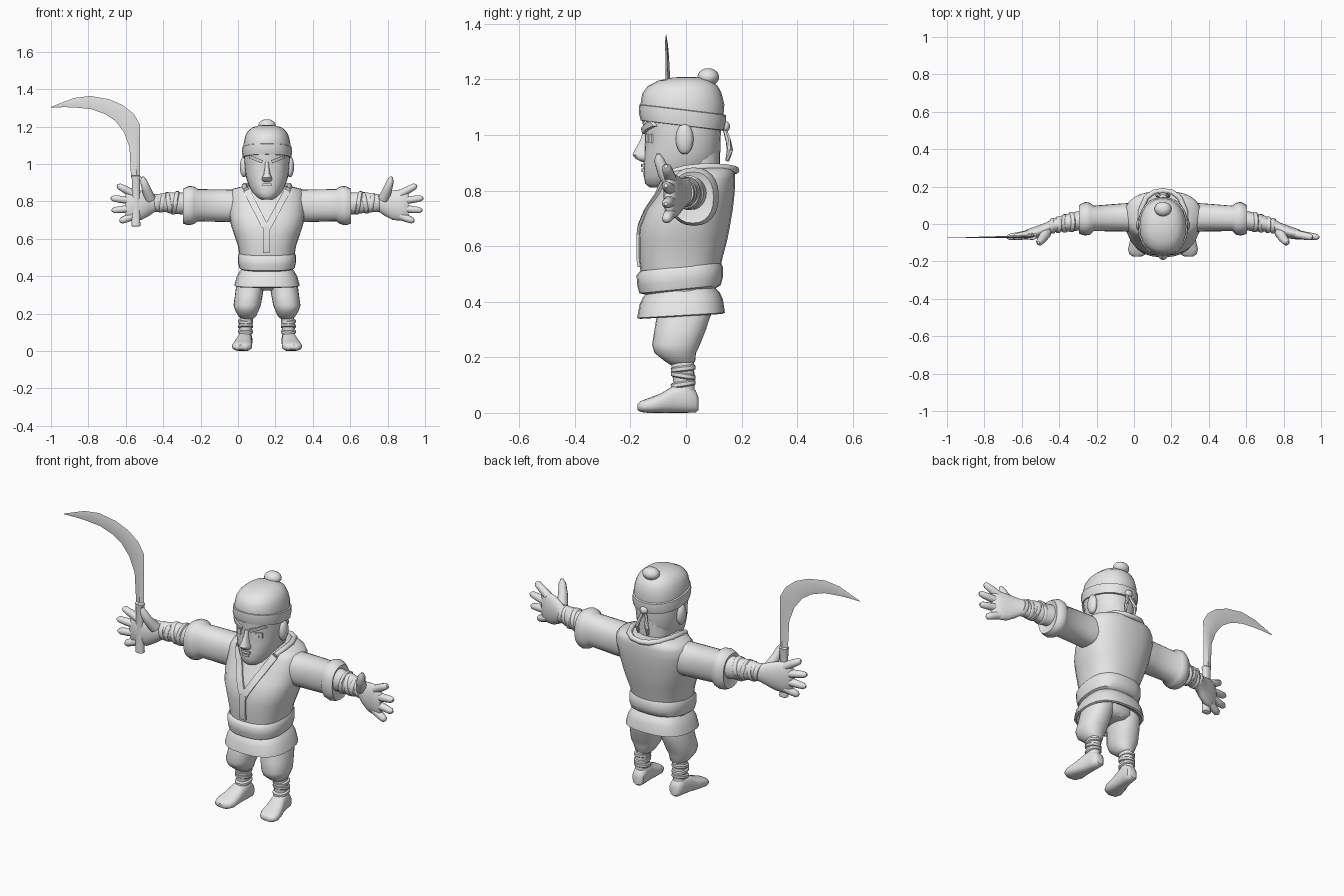
import bpy, bmesh, math
from mathutils import Vector

CX = 0.155  # body centre line
grey = bpy.data.materials.new("plain_grey")
grey.diffuse_color = (0.8, 0.8, 0.8, 1)


def loft(name, rings, angle=45):
    """Skin a list of equal-length rings and cap both ends."""
    bm = bmesh.new()
    rows = [[bm.verts.new(p) for p in r] for r in rings]
    n = len(rows[0])
    for a, b in zip(rows, rows[1:]):
        for i in range(n):
            bm.faces.new((a[i], a[(i + 1) % n], b[(i + 1) % n], b[i]))
    bm.faces.new(rows[0])
    bm.faces.new(rows[-1])
    bmesh.ops.recalc_face_normals(bm, faces=bm.faces)
    me = bpy.data.meshes.new(name)
    bm.to_mesh(me)
    bm.free()
    me.materials.append(grey)
    ob = bpy.data.objects.new(name, me)
    bpy.context.collection.objects.link(ob)
    bpy.ops.object.select_all(action='DESELECT')
    ob.select_set(True)
    bpy.context.view_layer.objects.active = ob
    bpy.ops.object.shade_smooth_by_angle(angle=math.radians(angle))
    return ob


def ring(c, u, v, ru, rv, p=2.0, n=24):
    """Superellipse ring around c in the plane of u and v."""
    out = []
    for i in range(n):
        t = 2 * math.pi * i / n
        a, b = math.cos(t), math.sin(t)
        a = math.copysign(abs(a) ** (2 / p), a)
        b = math.copysign(abs(b) ** (2 / p), b)
        out.append(Vector(c) + Vector(u) * ru * a + Vector(v) * rv * b)
    return out


X, Y, Z = (1, 0, 0), (0, 1, 0), (0, 0, 1)


def vloft(name, table, s=0, p=2.2, tilt=0.0):
    """Stack rows of (z, y_front, y_back, half_width, side_offset)."""
    rings = []
    for row in table:
        z, y0, y1, rx = row[:4]
        d = row[4] if len(row) > 4 else 0
        rings.append(ring((CX + s * d, (y0 + y1) / 2, z + tilt * (y0 + y1) / 2),
                          X, (0, 1, tilt), rx, (y1 - y0) / 2, p))
    return loft(name, rings)


def tube(name, pts, radii, n=10):
    """Round tube through points with a radius at each one."""
    pts = [Vector(p) for p in pts]
    rings = []
    for i, p in enumerate(pts):
        q = (pts[min(i + 1, len(pts) - 1)] - pts[max(i - 1, 0)]).to_track_quat('Z', 'Y')
        rings.append(ring(p, q @ Vector(X), q @ Vector(Y), radii[i], radii[i], n=n))
    return loft(name, rings)


def front_y(table, p, x, z):
    """Front surface of a vloft table at x (from the centre line) and z."""
    for a, b in zip(table, table[1:]):
        if a[0] <= z <= b[0]:
            f = (z - a[0]) / (b[0] - a[0])
            y0, y1, rx = [a[k] + (b[k] - a[k]) * f for k in (1, 2, 3)]
            k = max(0, 1 - min(1, abs(x / rx)) ** p) ** (1 / p)
            return (y0 + y1) / 2 - (y1 - y0) / 2 * k
    return table[-1][1]


def strip(name, path, width, table, p, t=0.008):
    """Thin band laid on the front of a vloft surface."""
    rings = []
    for a, b in zip(path, path[1:]):
        a, b = Vector(a), Vector(b)
        side = Vector((-(b - a).y, (b - a).x)).normalized() * width / 2
        for i in range(9):
            m = a.lerp(b, i / 8)
            (x0, z0), (x1, z1) = m + side, m - side
            ya, yb = front_y(table, p, x0, z0), front_y(table, p, x1, z1)
            rings.append([(CX + x0, ya - t, z0), (CX + x1, yb - t, z1),
                          (CX + x1, yb + 0.012, z1), (CX + x0, ya + 0.012, z0)])
    return loft(name, rings, 30)


def ball(name, c, s):
    rows = [k * math.pi / 10 for k in range(1, 10)]
    return loft(name, [ring(Vector(c) + Vector((0, 0, -s[2] * math.cos(a))), X, Y,
                            s[0] * math.sin(a), s[1] * math.sin(a), n=16) for a in rows], 80)


# Jacket body, belt and skirt
torso = [(.48, -.16, .115, .142), (.56, -.17, .132, .155), (.62, -.17, .148, .175),
         (.67, -.167, .158, .192), (.73, -.143, .168, .203), (.79, -.105, .175, .207),
         (.84, -.085, .177, .205), (.867, -.07, .175, .185), (.882, -.045, .168, .125)]
vloft("jacket", torso, p=2.4)
vloft("belt", [(.435, -.13, .10, .12), (.447, -.168, .125, .148), (.475, -.175, .133, .155),
               (.512, -.178, .133, .156), (.527, -.165, .125, .148), (.528, -.13, .1, .12)],
      p=2.6, tilt=.1)
vloft("skirt", [(.375, -.12, .09, .12), (.348, -.165, .13, .165), (.352, -.176, .14, .175),
                (.40, -.167, .133, .162), (.425, -.155, .122, .148), (.45, -.13, .1, .13)],
      p=2.6, tilt=.06)
vloft("hips", [(.325, -.07, .07, .06), (.35, -.10, .09, .13), (.45, -.12, .10, .14)])

# Crossed lapels and collar
strip("lapel_under", [(-.11, .86), (-.01, .665)], .035, torso, 2.4)
strip("lapel_over", [(.11, .86), (-.005, .645)], .035, torso, 2.4, .009)
strip("lapel_tail", [(-.005, .66), (-.005, .525)], .035, torso, 2.4, .009)
collar = [(.11, -.06, .862), (.122, .0, .878), (.12, .07, .885), (.09, .14, .882), (.05, .17, .876)]
tube("collar", [(CX - x, y, z) for x, y, z in collar] + [(CX, .178, .873)] +
     [(CX + x, y, z) for x, y, z in reversed(collar)], [.014] * 11)

# Head and face
head = [(.81, -.13, -.06, .03), (.825, -.147, .0, .055), (.85, -.152, .06, .08),
        (.89, -.153, .105, .1), (.94, -.15, .122, .115), (1.0, -.147, .125, .121),
        (1.06, -.16, .13, .125), (1.12, -.155, .125, .12)]
vloft("head", head)
vloft("neck", [(.80, -.05, .12, .085), (.97, -.05, .124, .09)])
vloft("nose", [(.903, -.16, -.12, .015), (.913, -.18, -.12, .026), (.928, -.192, -.12, .027),
               (.945, -.185, -.12, .018), (.98, -.165, -.12, .012), (1.01, -.155, -.12, .01)])
strip("upper_lip", [(-.024, .890), (.024, .890)], .012, head, 2.2, .009)
strip("lower_lip", [(-.018, .873), (.018, .873)], .012, head, 2.2, .007)
for s, side in ((-1, "right"), (1, "left")):
    strip(side + "_eye", [(s * .038, .987), (s * .078, .987)], .032, head, 2.2, .004)
    strip(side + "_pupil", [(s * .048, .987), (s * .066, .987)], .022, head, 2.2, .007)
    strip(side + "_eyebrow", [(s * .025, 1.012), (s * .095, 1.04)], .018, head, 2.2, .012)
    ball(side + "_ear", (CX + s * .123, -.005, .985), (.022, .032, .056))

# Cap with band, bobble and knotted ties
vloft("cap", [(1.07, -.160, .135, .125), (1.11, -.164, .138, .125), (1.15, -.157, .128, .116),
              (1.175, -.138, .115, .103), (1.195, -.1, .09, .08), (1.206, -.05, .055, .045),
              (1.209, -.015, .02, .015)])
vloft("cap_band", [(1.03, -.15, .12, .115), (1.033, -.163, .138, .13), (1.06, -.17, .144, .134),
                   (1.088, -.168, .143, .132), (1.094, -.15, .12, .115)], tilt=-.12)
ball("bobble", (CX, .08, 1.208), (.046, .039, .032))
ball("band_knot", (CX, .142, 1.03), (.022, .016, .02))
for s in (-1, 1):
    tube("band_tie", [(CX + s * .005, .138, 1.025), (CX + s * .02, .152, .98),
                      (CX + s * .03, .158, .945), (CX + s * .03, .148, .905)],
         [.007, .010, .012, .008], 6)

for s, side in ((-1, "right"), (1, "left")):
    def xloft(name, table, p=2.0):
        # rows of (distance from centre line, y, z, y radius, z radius)
        return loft(side + name, [ring((CX + s * d, y, z), Y, Z, ry, rz, p)
                                  for d, y, z, ry, rz in table])

    def pt(d, y, z):
        return (CX + s * d, y, z)

    # Sleeve and cuff
    xloft("_sleeve", [(.12, .035, .775, .08, .085), (.22, .035, .777, .075, .087),
                      (.37, .03, .78, .068, .086), (.39, .028, .78, .085, .1),
                      (.415, .028, .778, .09, .105), (.435, .026, .776, .083, .1),
                      (.45, .024, .775, .075, .092), (.44, .024, .78, .055, .06)], 2.3)
    # Forearm and hand
    xloft("_forearm", [(.42, .024, .79, .055, .06), (.48, .012, .79, .05, .058),
                       (.54, .002, .795, .043, .052), (.60, -.012, .79, .034, .046),
                       (.63, -.028, .785, .034, .062), (.67, -.043, .78, .034, .078),
                       (.71, -.052, .78, .03, .083), (.745, -.06, .78, .022, .075),
                       (.757, -.063, .78, .012, .06)])
    for i, (d, lean) in enumerate(((.49, .02), (.525, -.018), (.56, .016), (.59, -.012))):
        k = 1 - (d - .49) * 2.4
        c = Vector(pt(d, .01 - (d - .49) * .2, .792))
        rows = [(-.012, .98), (-.007, 1.08), (.007, 1.08), (.012, .98)]
        loft(f"{side}_wrist_wrap_{i}",
             [ring(c + Vector((s * o, 0, 0)), Y, (lean / .055 * .5, 0, 1),
                   .050 * k * f, .058 * k * f) for o, f in rows])
    for name, z0, d1, z1 in (("index", .84, .80, .887), ("middle", .803, .835, .818),
                             ("ring", .763, .83, .752), ("little", .722, .787, .694)):
        a, b = Vector(pt(.715, -.055, z0)), Vector(pt(d1, -.072, z1))
        tube(f"{side}_{name}_finger", [a, a.lerp(b, .55), a.lerp(b, .88), b],
             [.022, .02, .017, .007])
    tube(side + "_thumb", [pt(.625, -.045, .815), pt(.645, -.08, .865),
                           pt(.66, -.097, .91), pt(.666, -.1, .932)], [.03, .024, .019, .007])

    # Trouser leg, shin, wraps and foot
    vloft(side + "_trouser_leg", [(.172, -.055, .02, .03, .105), (.185, -.075, .033, .046, .105),
                                  (.215, -.113, .036, .062, .107), (.245, -.122, .05, .073, .106),
                                  (.30, -.113, .072, .074, .097), (.35, -.105, .088, .075, .09),
                                  (.42, -.1, .09, .07, .075)], s)
    vloft(side + "_shin", [(.05, -.045, .033, .034, .115), (.10, -.043, .03, .032, .115),
                           (.14, -.05, .03, .036, .113), (.2, -.055, .028, .035, .108)], s)
    for i, (z, lean) in enumerate(((.105, .15), (.132, -.15), (.16, .12))):
        vloft(f"{side}_shin_wrap_{i}", [(z - .011, -.045, .028, .034, .114),
                                        (z - .006, -.054, .035, .040, .114),
                                        (z + .006, -.055, .035, .040, .114),
                                        (z + .011, -.046, .028, .034, .114)], s, tilt=lean)
    foot = [(.045, .112, .02, .01, .055), (.035, .112, .032, .002, .08), (0, .115, .037, 0, .11),
            (-.045, .12, .041, 0, .098), (-.09, .128, .049, 0, .07), (-.135, .133, .054, 0, .053),
            (-.162, .136, .044, .003, .043), (-.174, .138, .022, .01, .032)]
    loft(side + "_foot", [ring(pt(d, y, (z0 + z1) / 2), X, Z, w, (z1 - z0) / 2, 2.5)
                          for y, d, w, z0, z1 in foot])

# Curved sword: pairs of outer and inner edge points (x, z)
edges = [((-.524, .93), (-.572, .93)), ((-.524, 1.10), (-.580, 1.09)),
         ((-.524, 1.21), (-.610, 1.17)), ((-.556, 1.267), (-.655, 1.23)),
         ((-.615, 1.315), (-.71, 1.267)), ((-.69, 1.347), (-.786, 1.294)),
         ((-.79, 1.364), (-.87, 1.302)), ((-.877, 1.353), (-.92, 1.304)),
         ((-1.0, 1.306), (-.999, 1.303))]
rings = []
for i, ((xa, za), (xb, zb)) in enumerate(edges):
    y, t = -.062 - .0016 * i, .011 * (1 - i / 9)
    xm, zm = xa * .6 + xb * .4, za * .6 + zb * .4
    rings.append([(xa, y, za), (xm, y - t, zm), (xb, y, zb), (xm, y + t, zm)])
loft("sword_blade", rings, 30)
loft("sword_handle", [ring((-.546, -.066, z), X, Y, w, w * .75, 2.6, 12) for z, w in
                      ((.665, .015), (.67, .024), (.80, .02), (.92, .022), (.935, .026), (.94, .02))])
